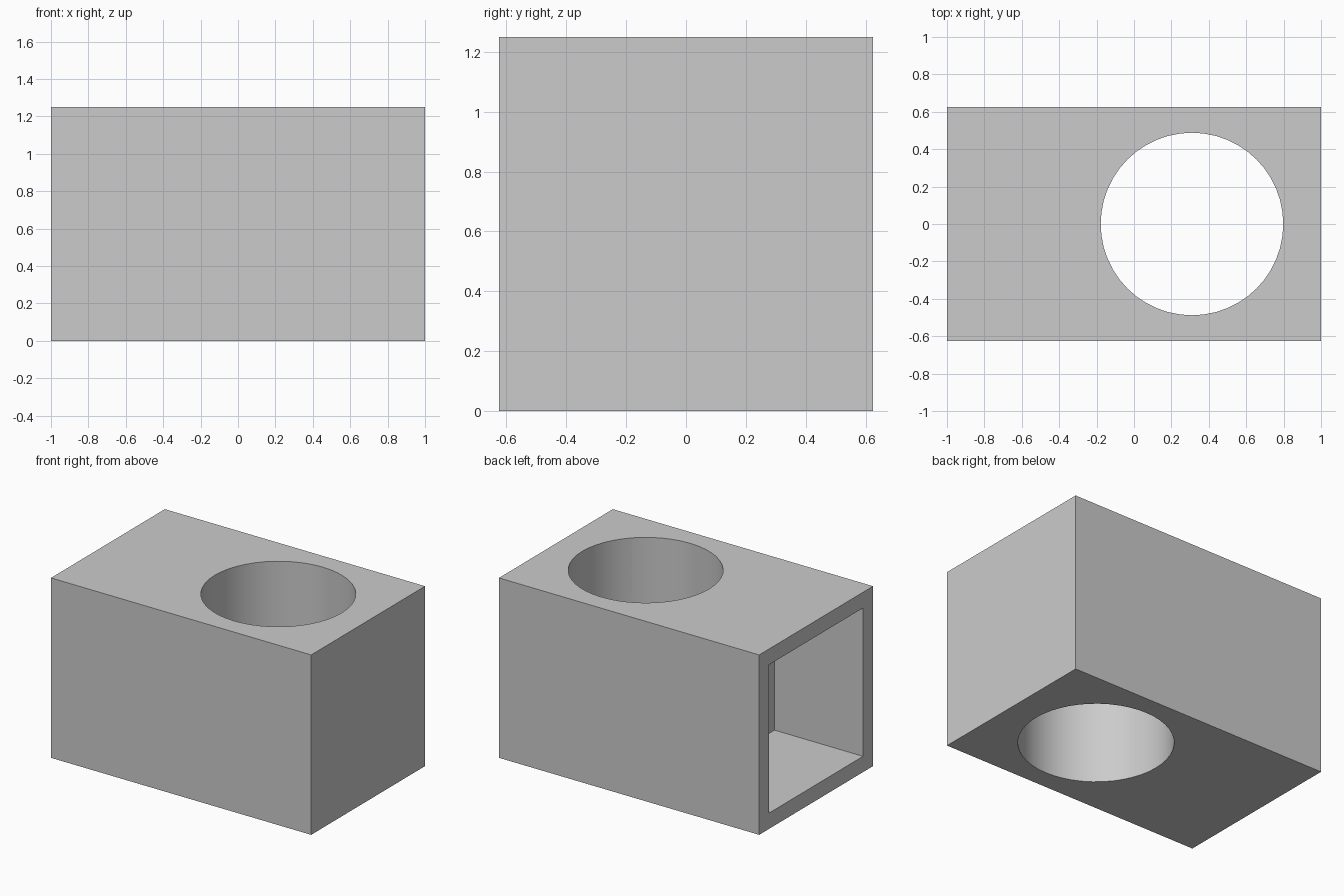
import bpy
import math

default = bpy.data.objects.get("Cube")
if default:
    bpy.data.objects.remove(default, do_unlink=True)

LENGTH, SIDE = 2.0, 1.25      # outer block
WALL, DEPTH = 0.11, 0.68      # pocket in the right end
BORE_X, BORE_R = 0.31, 0.488  # vertical through hole
MID = SIDE / 2

grey = bpy.data.materials.new("light grey")
grey.use_nodes = True
colour = (0.6, 0.6, 0.6, 1)
grey.diffuse_color = colour
grey.node_tree.nodes["Principled BSDF"].inputs["Base Color"].default_value = colour


def box(name, size, location):
    bpy.ops.mesh.primitive_cube_add(size=1, location=location)
    obj = bpy.context.object
    obj.name = name
    obj.scale = size
    bpy.ops.object.transform_apply(location=False, rotation=False, scale=True)
    obj.data.materials.append(grey)
    return obj


def cut(target, cutter):
    """Subtract the cutter from the target, then discard it."""
    cutter.hide_render = True
    mod = target.modifiers.new(cutter.name, "BOOLEAN")
    mod.operation = "DIFFERENCE"
    mod.solver = "EXACT"
    mod.object = cutter
    bpy.ops.object.select_all(action="DESELECT")
    target.select_set(True)
    bpy.context.view_layer.objects.active = target
    bpy.ops.object.modifier_apply(modifier=mod.name)
    bpy.data.objects.remove(cutter, do_unlink=True)


# Solid block
block = box("block", (LENGTH, SIDE, SIDE), (0, 0, MID))

# Square blind pocket, cutter overshoots the open end
over = 0.2
opening = SIDE - 2 * WALL
pocket = box("pocket_cutter", (DEPTH + over, opening, opening),
             (-LENGTH / 2 + (DEPTH - over) / 2, 0, MID))
cut(block, pocket)

# Round hole from top to bottom
bpy.ops.mesh.primitive_cylinder_add(vertices=48, radius=BORE_R, depth=SIDE + over,
                                    location=(BORE_X, 0, MID))
bore = bpy.context.object
bore.name = "bore_cutter"
bore.data.materials.append(grey)
cut(block, bore)

# Smooth bore wall, crisp edges elsewhere
bpy.ops.object.shade_smooth_by_angle(angle=math.radians(30))
